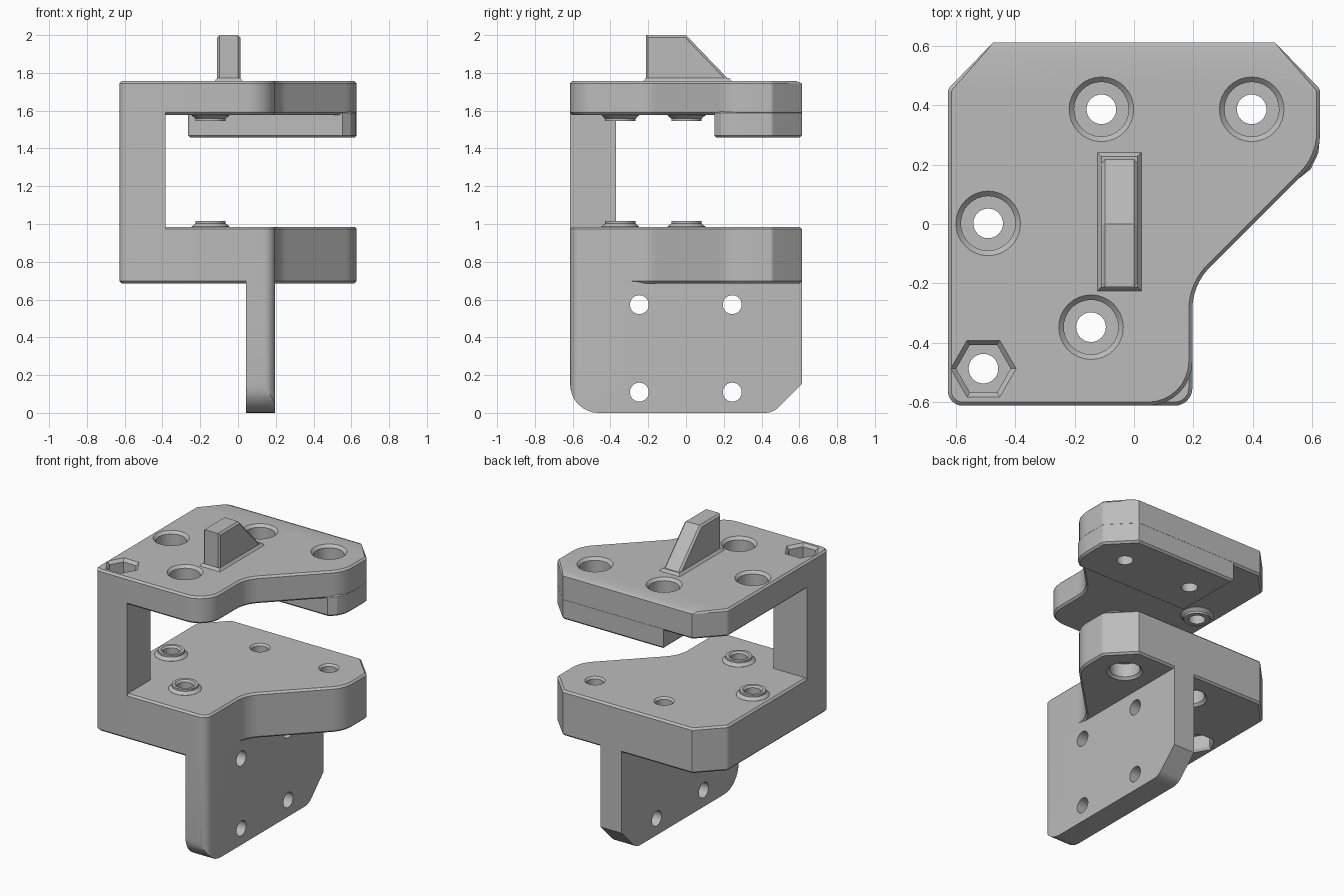
import bpy, bmesh, math
from mathutils import Vector

if "Cube" in bpy.data.objects:
    bpy.data.objects.remove(bpy.data.objects["Cube"])

gray = bpy.data.materials.new("plain gray")
gray.diffuse_color = (0.5, 0.5, 0.5, 1)
gray.use_nodes = True
gray.node_tree.nodes["Principled BSDF"].inputs["Base Color"].default_value = gray.diffuse_color


def make_object(name, bm):
    bmesh.ops.recalc_face_normals(bm, faces=bm.faces)
    mesh = bpy.data.meshes.new(name)
    bm.to_mesh(mesh)
    bm.free()
    mesh.materials.append(gray)
    ob = bpy.data.objects.new(name, mesh)
    bpy.context.collection.objects.link(ob)
    return ob


def rounded(corners, steps=8):
    """Polygon from (u, v, radius) corners, with arcs where radius > 0."""
    out = []
    for i, (u, v, r) in enumerate(corners):
        p = Vector((u, v))
        if r == 0:
            out.append(p)
            continue
        a = (Vector(corners[i - 1][:2]) - p).normalized()
        b = (Vector(corners[(i + 1) % len(corners)][:2]) - p).normalized()
        half = a.angle(b) / 2
        centre = p + (a + b).normalized() * r / math.sin(half)
        start = p + a * r / math.tan(half) - centre
        end = p + b * r / math.tan(half) - centre
        sweep = math.pi - 2 * half
        for k in range(steps + 1):
            t = k / steps
            w0 = math.sin((1 - t) * sweep) / math.sin(sweep)
            w1 = math.sin(t * sweep) / math.sin(sweep)
            out.append(centre + start * w0 + end * w1)
    return out


def prism(name, corners, lo, hi, axis="z", chamfer=0.0):
    """Extrude a rounded outline along z or x and chamfer both rims."""
    bm = bmesh.new()
    pts = rounded(corners)
    place = (lambda p, w: (p.x, p.y, w)) if axis == "z" else (lambda p, w: (w, p.x, p.y))
    rings = [[bm.verts.new(place(p, w)) for p in pts] for w in (lo, hi)]
    caps = [bm.faces.new(ring) for ring in rings]
    n = len(pts)
    for i in range(n):
        j = (i + 1) % n
        bm.faces.new((rings[0][i], rings[0][j], rings[1][j], rings[1][i]))
    bmesh.ops.recalc_face_normals(bm, faces=bm.faces)
    if chamfer:
        edges = [e for f in caps for e in f.edges]
        bmesh.ops.bevel(bm, geom=edges, offset=chamfer, segments=1, affect="EDGES")
    return make_object(name, bm)


def lathe(name, x, y, profile, sides=32):
    """Stack of (radius, z) rings around a vertical axis."""
    bm = bmesh.new()
    rings = []
    for r, z in profile:
        rings.append([bm.verts.new((x + r * math.cos(2 * math.pi * k / sides),
                                    y + r * math.sin(2 * math.pi * k / sides), z))
                      for k in range(sides)])
    bm.faces.new(rings[0])
    bm.faces.new(rings[-1])
    for a, b in zip(rings, rings[1:]):
        for i in range(sides):
            j = (i + 1) % sides
            bm.faces.new((a[i], a[j], b[j], b[i]))
    return make_object(name, bm)


def boolean(ob, tools, operation="DIFFERENCE"):
    for tool in tools:
        mod = ob.modifiers.new("cut", "BOOLEAN")
        mod.operation, mod.solver, mod.object = operation, "EXACT", tool
    bpy.context.view_layer.update()
    graph = bpy.context.evaluated_depsgraph_get()
    mesh = bpy.data.meshes.new_from_object(ob.evaluated_get(graph))
    ob.modifiers.clear()
    ob.data = mesh


def outline(front_radius):
    return [(-0.628, -0.613, 0.05), (0.197, -0.613, front_radius), (0.197, -0.205, 0.2),
            (0.628, 0.226, 0.2), (0.628, 0.455, 0.03), (0.475, 0.613, 0),
            (-0.475, 0.613, 0), (-0.628, 0.455, 0.03)]


# Main solid parts
upper_plate = prism("upper_plate", outline(0.15), 1.577, 1.757, chamfer=0.012)
for v in upper_plate.data.vertices:  # wider chamfer on the rear top edge
    if v.co.z > 1.75 and v.co.y > 0.59:
        v.co.y = 0.585
        v.co.x = math.copysign(0.497, v.co.x)
lower_plate = prism("lower_plate", outline(0.06), 0.685, 0.985, chamfer=0.012)
column = prism("column", [(-0.628, -0.613, 0.05), (-0.385, -0.613, 0),
                          (-0.385, -0.37, 0), (-0.628, -0.37, 0)], 0.70, 1.742)
step_block = prism("step_block", [(-0.265, 0.15, 0.02), (0.552, 0.15, 0), (0.596, 0.185, 0),
                                  (0.622, 0.24, 0), (0.628, 0.30, 0), (0.628, 0.455, 0.03),
                                  (0.475, 0.613, 0), (-0.265, 0.613, 0)],
                   1.457, 1.60, chamfer=0.012)

# Hanging mounting plate, rounded at the front and cut off at the back
mount_plate = prism("mount_plate", [(0.043, -0.613, 0), (0.197, -0.613, 0.06),
                                    (0.197, 0.613, 0), (0.043, 0.613, 0)], 0, 0.72)
side_shape = prism("side_shape", [(-0.613, 0, 0.15), (0.46, 0, 0.1), (0.613, 0.153, 0),
                                  (0.613, 0.71, 0), (-0.613, 0.71, 0)], -0.1, 0.4, axis="x")
boolean(mount_plate, [side_shape], "INTERSECT")

# Sight fin on top with a flared foot
prism("fin", [(-0.212, 1.74, 0), (-0.212, 2.0, 0), (0.0, 2.0, 0), (0.25, 1.74, 0)],
      -0.11, 0.012, axis="x", chamfer=0.012)
bm = bmesh.new()
bmesh.ops.create_cube(bm, size=1)
for v in bm.verts:
    top = v.co.z > 0
    g = 0 if top else 0.016
    v.co = (-0.049 + math.copysign(0.061 + g, v.co.x),
            (0.228 + g if v.co.y > 0 else -0.212 - g), 1.773 if top else 1.754)
make_object("fin_foot", bm)

# Screw positions
front_holes = [(-0.492, 0.002), (-0.145, -0.348)]
rear_holes = [(-0.11, 0.387), (0.397, 0.387)]
upper_cuts, lower_cuts, column_cuts = [], [], []

# Cutters: screw holes, round counterbores and hexagonal nut pockets
for x, y in front_holes + rear_holes:
    upper_cuts.append(lathe("cutter", x, y, [(0.05, 1.3), (0.05, 1.65), (0.092, 1.65),
                                             (0.092, 1.74), (0.125, 1.773)]))
for x, y in front_holes:
    lower_cuts.append(lathe("cutter", x, y, [(0.05, 0.6), (0.05, 1.005), (0.07, 1.025)]))
    lower_cuts.append(lathe("cutter", x, y, [(0.12, 0.675), (0.1, 0.7), (0.1, 0.79)], 6))
for x, y in rear_holes:
    lower_cuts.append(lathe("cutter", x, y, [(0.12, 0.673), (0.092, 0.701), (0.092, 0.79),
                                             (0.05, 0.79), (0.05, 0.973), (0.072, 0.995)]))
corner = (-0.508, -0.488)
column_cuts.append(lathe("cutter", *corner, [(0.05, 0.5), (0.05, 1.9)]))
column_cuts.append(lathe("cutter", *corner, [(0.092, 1.65), (0.092, 1.738), (0.128, 1.775)], 6))

# Raised bosses around the front screws
for x, y in front_holes:
    low = lathe("lower_boss", x, y, [(0.1, 0.975), (0.1, 0.986), (0.08, 1.003), (0.08, 1.016)])
    high = lathe("upper_boss", x, y, [(0.08, 1.545), (0.08, 1.558), (0.1, 1.575), (0.1, 1.586)])
    boolean(low, lower_cuts)
    boolean(high, upper_cuts)

boolean(upper_plate, upper_cuts + column_cuts)
boolean(step_block, upper_cuts[2:])
boolean(lower_plate, lower_cuts + column_cuts)
boolean(column, column_cuts)

# Bolt holes through the mounting plate
bolt_cuts = []
for y in (-0.247, 0.245):
    for z in (0.11, 0.573):
        ring = [(y + 0.05 * math.cos(k * math.pi / 16), z + 0.05 * math.sin(k * math.pi / 16), 0)
                for k in range(32)]
        bolt_cuts.append(prism("cutter", ring, -0.2, 0.4, axis="x"))
boolean(mount_plate, bolt_cuts)

# Remove the helpers, then smooth the curved walls
for ob in list(bpy.data.objects):
    if ob.name.startswith(("cutter", "side_shape")):
        bpy.data.objects.remove(ob)
bpy.ops.object.select_all(action="DESELECT")
for ob in bpy.data.objects:
    ob.select_set(True)
    bpy.context.view_layer.objects.active = ob
bpy.ops.object.shade_smooth_by_angle(angle=math.radians(25))
